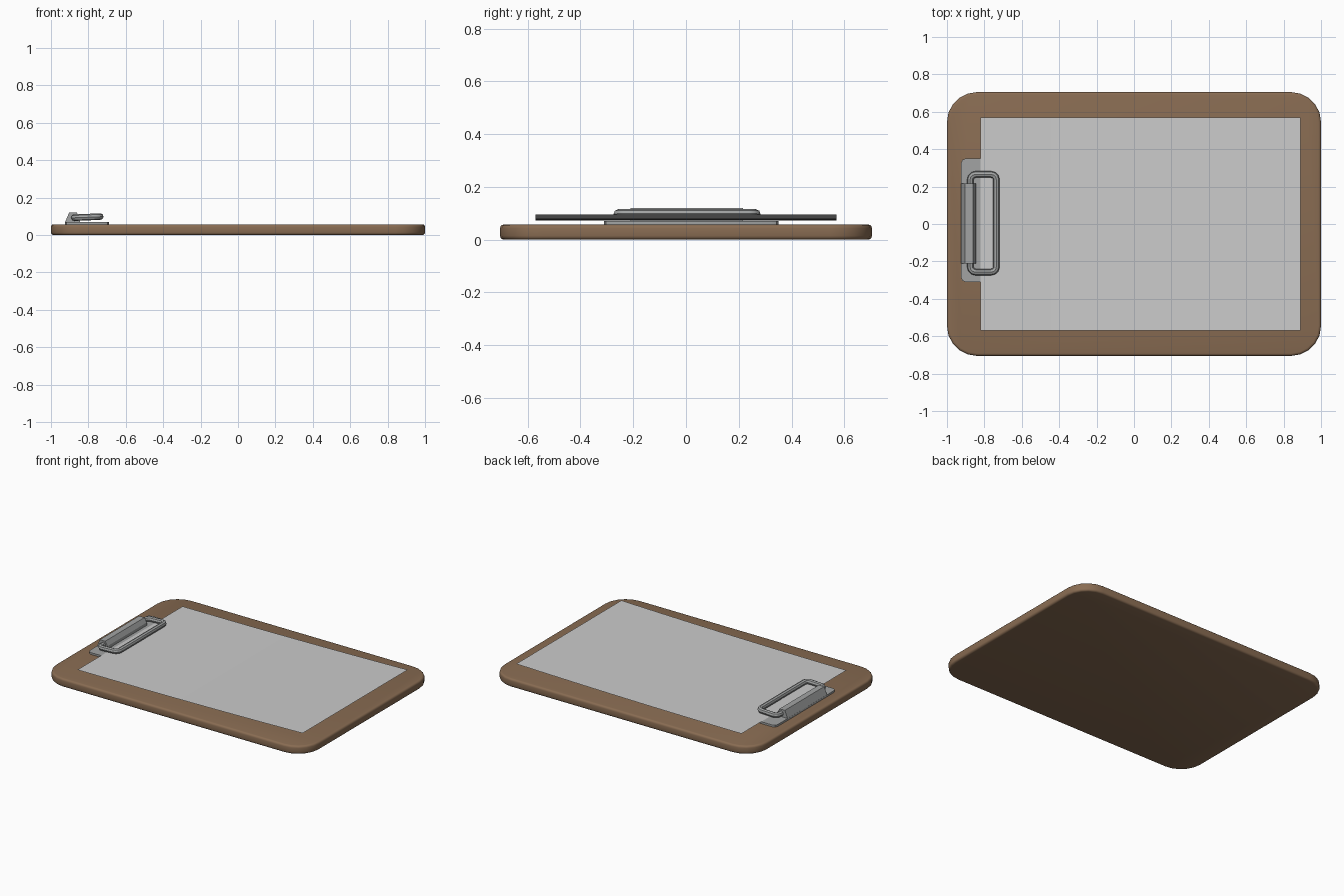
import bpy, bmesh
from math import sin, cos, pi, radians

if "Cube" in bpy.data.objects:
    bpy.data.objects.remove(bpy.data.objects["Cube"])


def material(name, rgb):
    m = bpy.data.materials.new(name)
    m.diffuse_color = (*rgb, 1)
    m.use_nodes = True
    m.node_tree.nodes["Principled BSDF"].inputs["Base Color"].default_value = m.diffuse_color
    return m


def rounded_rect(x0, x1, y0, y1, r, seg):
    pts = []
    corners = [(x1 - r, y1 - r), (x0 + r, y1 - r), (x0 + r, y0 + r), (x1 - r, y0 + r)]
    for q, (cx, cy) in enumerate(corners):
        for i in range(seg + 1):
            a = (q + i / seg) * pi / 2
            pts.append((cx + r * cos(a), cy + r * sin(a)))
    return pts


def finish(obj, mat=None, smooth=True):
    if mat:
        obj.data.materials.append(mat)
    bpy.ops.object.select_all(action='DESELECT')
    bpy.context.view_layer.objects.active = obj
    obj.select_set(True)
    if obj.type == 'CURVE' or obj.modifiers:
        bpy.ops.object.convert(target='MESH')
    if smooth:
        bpy.ops.object.shade_smooth_by_angle(angle=radians(35))
    return bpy.context.object


def prism(name, base, offset):
    bm = bmesh.new()
    face = bm.faces.new([bm.verts.new(p) for p in base])
    ext = bmesh.ops.extrude_face_region(bm, geom=[face])
    verts = [v for v in ext['geom'] if isinstance(v, bmesh.types.BMVert)]
    bmesh.ops.translate(bm, verts=verts, vec=offset)
    bmesh.ops.recalc_face_normals(bm, faces=bm.faces)
    me = bpy.data.meshes.new(name)
    bm.to_mesh(me)
    bm.free()
    obj = bpy.data.objects.new(name, me)
    bpy.context.collection.objects.link(obj)
    return obj


def bevel(obj, width, segments):
    b = obj.modifiers.new("bevel", 'BEVEL')
    b.width = width
    b.segments = segments
    b.limit_method = 'ANGLE'
    b.angle_limit = radians(40)


wood = material("wood", (0.25, 0.15, 0.085))
metal = material("metal", (0.36, 0.37, 0.37))

# Wooden board with rounded corners and softened rim
board = prism("board", [(x, y, 0) for x, y in rounded_rect(-1, 1, -0.705, 0.705, 0.16, 5)], (0, 0, 0.057))
bevel(board, 0.014, 3)
finish(board, wood)

# Paper: one thin sheet, curling up toward the free end
bm = bmesh.new()
rows = []
for i in range(17):
    t = i / 16
    z = 0.0725 + 0.022 * t * t
    rows.append([bm.verts.new((-0.82 + 1.71 * t, y, z)) for y in (-0.57, 0.57)])
for a, b in zip(rows, rows[1:]):
    bm.faces.new((a[0], b[0], b[1], a[1]))
me = bpy.data.meshes.new("paper")
bm.to_mesh(me)
bm.free()
paper = bpy.data.objects.new("paper", me)
bpy.context.collection.objects.link(paper)
finish(paper)

# Metal base plate under the clip
plate = prism("clip_plate", [(x, y, 0.054) for x, y in rounded_rect(-0.925, -0.69, -0.31, 0.35, 0.025, 2)],
              (0, 0, 0.016))
finish(plate, metal)

# Wedge-shaped clamp bar
profile = [(-0.926, 0.066), (-0.903, 0.12), (-0.862, 0.12), (-0.845, 0.09), (-0.845, 0.066)]
finish(prism("clamp_bar", [(x, -0.21, z) for x, z in profile], (0, 0.427, 0)), metal, False)

# Wire loop lever
cu = bpy.data.curves.new("wire_loop", 'CURVE')
cu.dimensions = '3D'
cu.bevel_depth = 0.0175
cu.bevel_resolution = 2
path = rounded_rect(-0.875, -0.736, -0.257, 0.265, 0.028, 3)
sp = cu.splines.new('POLY')
sp.points.add(len(path) - 1)
for p, (x, y) in zip(sp.points, path):
    p.co = (x, y, 0.0985 + 0.04 * (x + 0.736), 1)
sp.use_cyclic_u = True
wire = bpy.data.objects.new("wire_loop", cu)
bpy.context.collection.objects.link(wire)
finish(wire, metal)
